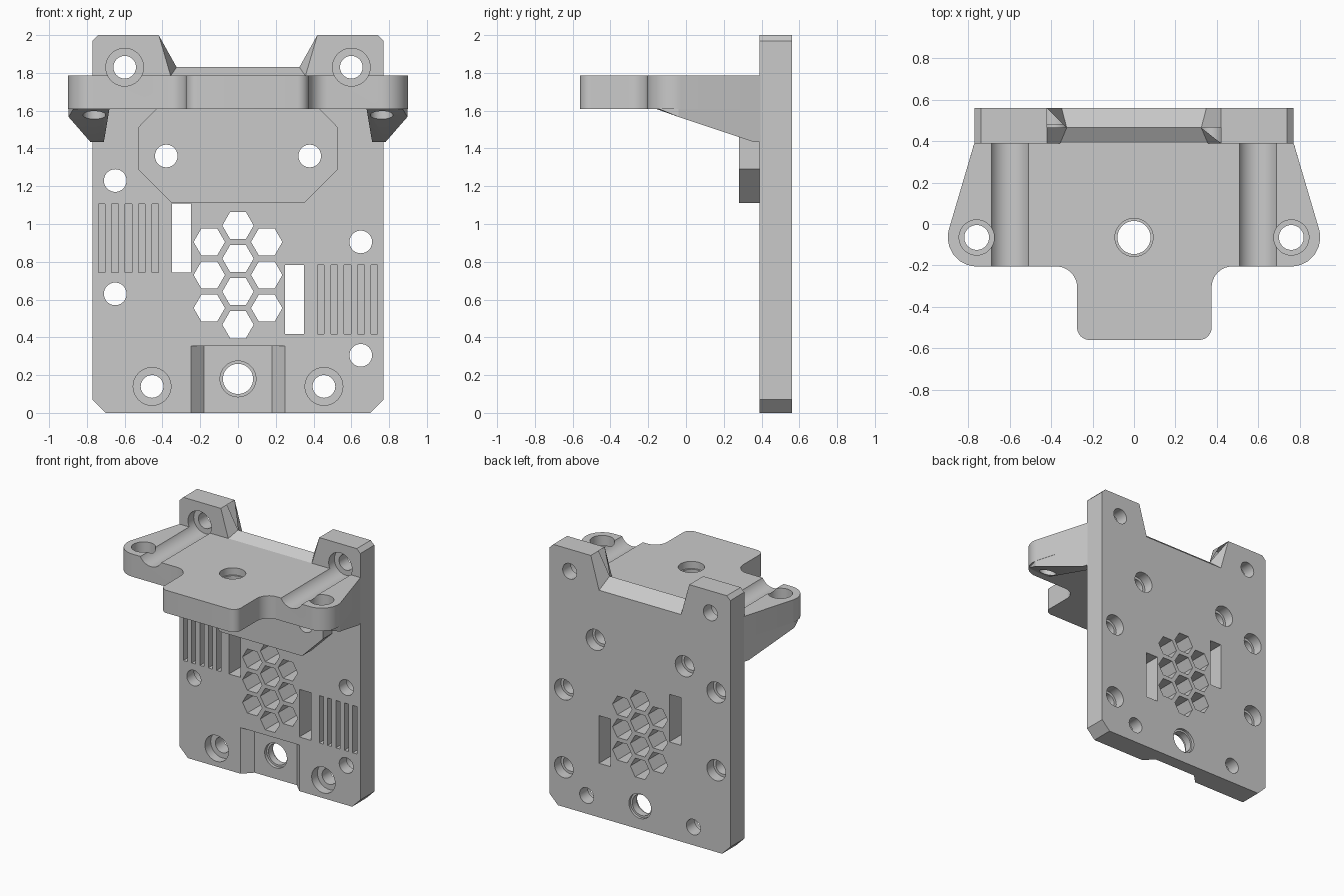
import bpy, bmesh, math
from mathutils import Vector

if "Cube" in bpy.data.objects:
    bpy.data.objects.remove(bpy.data.objects["Cube"], do_unlink=True)

GREY = (0.59, 0.59, 0.59, 1)
mat = bpy.data.materials.new("plain grey")
mat.use_nodes = True
mat.diffuse_color = GREY
mat.node_tree.nodes["Principled BSDF"].inputs["Base Color"].default_value = GREY

FRONT, BACK = 0.39, 0.56
MAPS = {"y": lambda u, v, w: (u, w, v),
        "z": lambda u, v, w: (u, v, w)}


def add_object(name, bm):
    bmesh.ops.recalc_face_normals(bm, faces=bm.faces)
    mesh = bpy.data.meshes.new(name)
    bm.to_mesh(mesh)
    bm.free()
    mesh.materials.append(mat)
    ob = bpy.data.objects.new(name, mesh)
    bpy.context.collection.objects.link(ob)
    return ob


def loft(name, axis, *sections):
    """Solid through matching (depth, profile) sections along an axis."""
    bm = bmesh.new()
    f = MAPS[axis]
    rings = [[bm.verts.new(f(u, v, w)) for u, v in pts] for w, pts in sections]
    bm.faces.new(rings[0])
    bm.faces.new(rings[-1])
    for low, high in zip(rings, rings[1:]):
        for i in range(len(low)):
            j = (i + 1) % len(low)
            bm.faces.new((low[i], low[j], high[j], high[i]))
    return add_object(name, bm)


def prism(name, pts, axis, a, b):
    return loft(name, axis, (a, pts), (b, pts))


def ngon(u, v, r, n=40):
    return [(u + r * math.cos(math.tau * i / n), v + r * math.sin(math.tau * i / n))
            for i in range(n)]


def rect(u0, u1, v0, v1):
    return [(u0, v0), (u1, v0), (u1, v1), (u0, v1)]


def rounded(corners, steps=8):
    """Replace each (u, v, radius) corner by a tangent arc."""
    out = []
    for i, (u, v, r) in enumerate(corners):
        p = Vector((u, v))
        if r == 0:
            out.append((u, v))
            continue
        d1 = (Vector(corners[i - 1][:2]) - p).normalized()
        d2 = (Vector(corners[(i + 1) % len(corners)][:2]) - p).normalized()
        half = math.acos(d1.dot(d2)) / 2
        c = p + (d1 + d2).normalized() * (r / math.sin(half))
        s = p + d1 * (r / math.tan(half)) - c
        e = p + d2 * (r / math.tan(half)) - c
        for k in range(steps + 1):
            out.append(tuple(c + s.lerp(e, k / steps).normalized() * r))
    return out


def cut(targets, cutter):
    for ob in targets:
        m = ob.modifiers.new("cut", "BOOLEAN")
        m.operation, m.solver, m.object = "DIFFERENCE", "EXACT", cutter
        bpy.context.view_layer.objects.active = ob
        bpy.ops.object.modifier_apply(modifier=m.name)
    bpy.data.objects.remove(cutter, do_unlink=True)


def drill(targets, u, v, r, axis, a, b):
    cut(targets, prism("cutter", ngon(u, v, r), axis, a, b))


# Back plate with chamfered corners
plate = prism("back_plate", [(-0.70, 0), (0.70, 0), (0.77, 0.07), (0.77, 1.97), (0.74, 2),
                             (-0.74, 2), (-0.77, 1.97), (-0.77, 0.07)], "y", FRONT, BACK)

# Shelf with rounded ears and an offset front tab
shelf = prism("top_shelf", rounded([
    (-0.77, 0.395, 0), (-0.947, -0.205, 0.14), (-0.275, -0.205, 0.1), (-0.275, -0.56, 0.06),
    (0.375, -0.56, 0.06), (0.375, -0.205, 0.1), (0.947, -0.205, 0.14), (0.77, 0.395, 0)]),
    "z", 1.61, 1.785)

# Raised octagonal pad below the shelf
pad = prism("octagonal_pad", [(-0.35, 1.11), (0.35, 1.11), (0.53, 1.29), (0.53, 1.51),
                              (0.43, 1.612), (-0.43, 1.612), (-0.53, 1.51), (-0.53, 1.29)],
            "y", 0.28, 0.395)

# Sloped braces under the shelf ears
braces = []
for side, name in ((1, "left_brace"), (-1, "right_brace")):
    bm = bmesh.new()
    for x, y, z in [(0.77, 0.395, 1.612), (0.897, -0.04, 1.612), (0.87, -0.15, 1.612),
                    (0.68, 0.395, 1.612), (0.68, -0.165, 1.612), (0.71, 0.395, 1.56),
                    (0.897, -0.04, 1.567), (0.71, -0.04, 1.567), (0.77, 0.395, 1.435),
                    (0.782, 0.355, 1.435), (0.71, 0.355, 1.435), (0.71, 0.395, 1.435)]:
        bm.verts.new((side * x, y, z))
    bmesh.ops.convex_hull(bm, input=bm.verts)
    loose = [v for v in bm.verts if not v.link_faces]
    bmesh.ops.delete(bm, geom=loose, context="VERTS")
    braces.append(add_object(name, bm))


# Flared notch in the top of the plate, with a ridge along its floor
def notch(half, floor):
    return [(-half, floor), (half, floor), (0.42, 2), (0.42, 2.1), (-0.42, 2.1), (-0.42, 2)]


cut([plate], loft("cutter", "y", (FRONT - 0.001, notch(0.357, 1.784)),
                  (0.465, notch(0.325, 1.83)), (BACK + 0.001, notch(0.35, 1.75))))

# Recess with sloped sides at the bottom of the plate
cut([plate], loft("cutter", "y", (FRONT - 0.0001, rect(-0.25, 0.25, -0.1, 0.355)),
                  (FRONT + 0.07, rect(-0.18, 0.18, -0.1, 0.355))))
drill([plate], 0, 0.18, 0.08, "y", 0.3, 0.7)
drill([plate], 0, 0.18, 0.095, "y", 0.3, 0.485)
drill([plate], 0, 0.18, 0.095, "y", 0.54, 0.7)

for s in (-1, 1):
    # Upper screw holes, whose bore also scoops the shelf
    drill([plate, shelf], s * 0.6, 1.83, 0.1, "y", -0.7, FRONT + 0.07)
    drill([plate], s * 0.6, 1.83, 0.06, "y", 0.3, 0.7)
    # Lower screw holes
    drill([plate], s * 0.455, 0.14, 0.1, "y", 0.3, FRONT + 0.07)
    drill([plate], s * 0.455, 0.14, 0.06, "y", 0.3, 0.7)
    # Pad holes
    drill([plate, pad], s * 0.38, 1.36, 0.06, "y", 0.2, 0.7)
    drill([plate], s * 0.38, 1.36, 0.08, "y", 0.48, 0.7)
    # Ear holes
    drill([shelf, braces[0 if s > 0 else 1]], s * 0.76, -0.065, 0.06, "z", 1.3, 2)
    drill([shelf], s * 0.76, -0.065, 0.085, "z", 1.68, 2)
    # Side holes, counterbored from the back
    for z in (0.63, 1.23):
        z -= 0.325 if s > 0 else 0
        drill([plate], s * 0.65, z, 0.06, "y", 0.3, 0.7)
        drill([plate], s * 0.65, z, 0.08, "y", 0.48, 0.7)
    # Through slot and five shallow grooves
    z0 = 0.417 if s > 0 else 0.742
    cut([plate], prism("cutter", rect(s * 0.25, s * 0.35, z0, z0 + 0.367), "y", 0.3, 0.7))
    for i in range(5):
        x = s * (0.42 + 0.0712 * i)
        cut([plate], prism("cutter", rect(x, x + s * 0.035, z0, z0 + 0.365),
                           "y", 0.3, FRONT + 0.05))

# Shelf centre hole with a wider rim
drill([shelf], 0, -0.065, 0.08, "z", 1.3, 2)
drill([shelf], 0, -0.065, 0.092, "z", 1.73, 2)

# Hexagonal vents
for x, count, z0 in ((-0.152, 3, 0.555), (0, 4, 0.467), (0.152, 3, 0.555)):
    for i in range(count):
        cut([plate], prism("cutter", ngon(x, z0 + 0.175 * i, 0.083, 6), "y", 0.3, 0.7))

# Smooth the bores, keep edges sharp
for ob in [plate, shelf, pad] + braces:
    bpy.ops.object.select_all(action="DESELECT")
    ob.select_set(True)
    bpy.context.view_layer.objects.active = ob
    bpy.ops.object.shade_smooth_by_angle(angle=math.radians(30))
